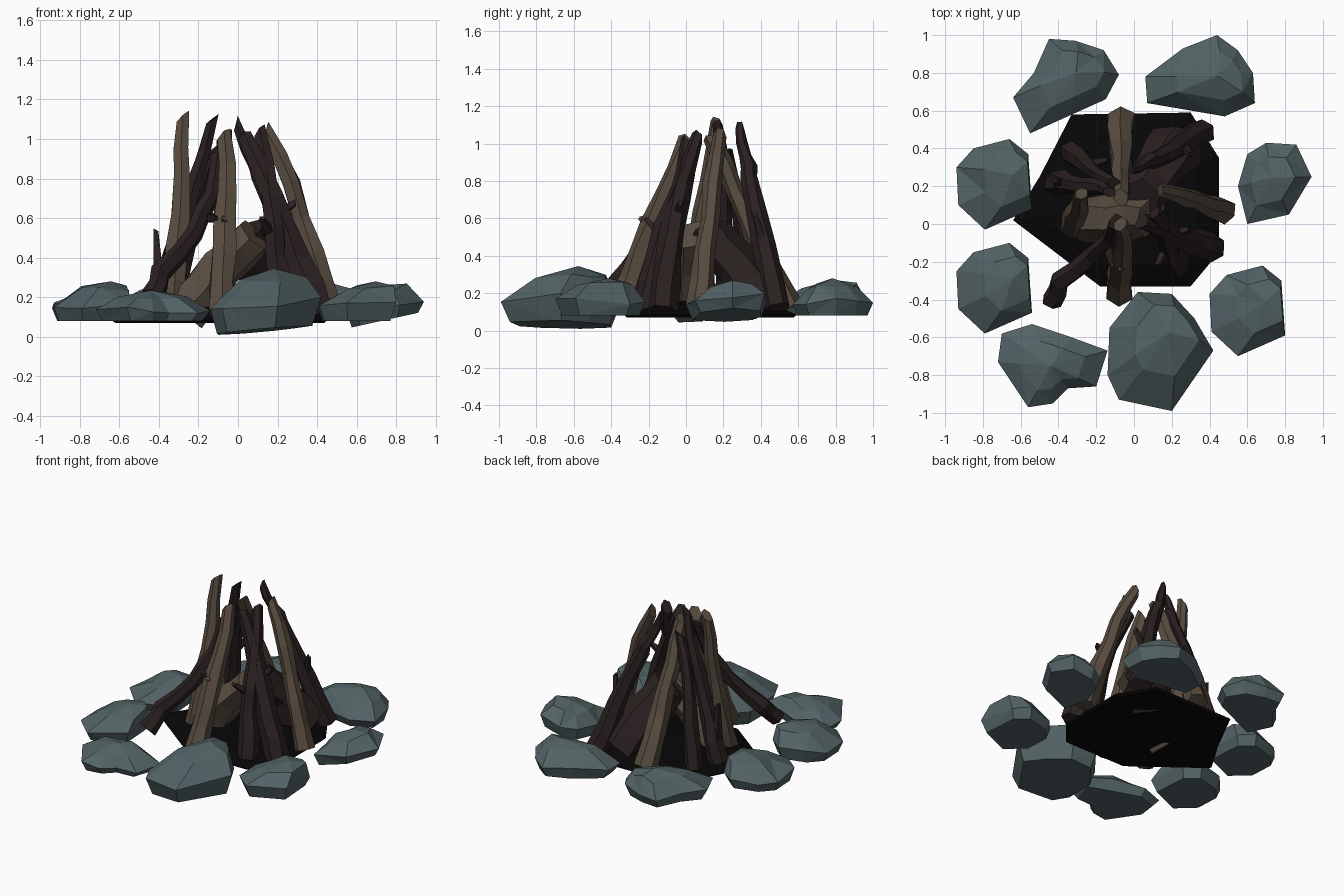
import bpy, bmesh, math, random
from mathutils import Vector

if "Cube" in bpy.data.objects:
    bpy.data.objects.remove(bpy.data.objects["Cube"])

random.seed(4)


def material(name, rgb):
    m = bpy.data.materials.new(name)
    m.diffuse_color = (*rgb, 1)
    m.use_nodes = True
    m.node_tree.nodes["Principled BSDF"].inputs["Base Color"].default_value = m.diffuse_color
    return m


STONE = material("grey stone", (0.085, 0.123, 0.130))
CHAR = material("charred wood", (0.024, 0.0145, 0.0150))
BARK = material("brown wood", (0.098, 0.073, 0.052))
ASH = material("black ash", (0.002, 0.002, 0.002))


def finish(bm, name, mat):
    bmesh.ops.recalc_face_normals(bm, faces=bm.faces)
    me = bpy.data.meshes.new(name)
    bm.to_mesh(me)
    bm.free()
    me.materials.append(mat)
    ob = bpy.data.objects.new(name, me)
    bpy.context.collection.objects.link(ob)
    return ob


def loft(bm, rings):
    """Skin equal-length rings of points and cap the first one."""
    vs = [[bm.verts.new(p) for p in r] for r in rings]
    n = len(vs[0])
    for a, b in zip(vs, vs[1:]):
        for i in range(n):
            j = (i + 1) % n
            bm.faces.new((a[i], a[j], b[j], b[i]))
    bm.faces.new(vs[0][::-1])
    return vs


def mound(name, outline, levels, peak, mat, slope=(0, 0), shift=(0, 0), jitter=0.0):
    """Faceted lump: levels are (scale, z); the top ring closes onto a peak."""
    cx = sum(p[0] for p in outline) / len(outline)
    cy = sum(p[1] for p in outline) / len(outline)
    bm = bmesh.new()
    rings = []
    for k, (s, z) in enumerate(levels):
        ring = []
        for x, y in outline:
            dx, dy = (x - cx) * s, (y - cy) * s
            f = k / len(levels)
            dz = dx * slope[0] + dy * slope[1]
            if k:
                dz += random.uniform(-jitter, jitter)
            ring.append((cx + dx + shift[0] * f, cy + dy + shift[1] * f, z + dz)
                        if s < 1 else (x, y, z + dz))
        rings.append(ring)
    top = loft(bm, rings)[-1]
    c = bm.verts.new((cx + shift[0], cy + shift[1], peak))
    for i in range(len(top)):
        bm.faces.new((top[i], top[(i + 1) % len(top)], c))
    bmesh.ops.triangulate(bm, faces=[f for f in bm.faces if len(f.verts) == 4])
    return finish(bm, name, mat)


def stone(name, outline, lo, hi, slope=(0, 0), shift=(0, 0)):
    h = hi - lo
    mound(name, outline, [(0.86, lo), (1.0, lo + 0.38 * h), (0.6, lo + 0.82 * h)],
          hi, STONE, slope, shift, 0.02)


def tube(bm, pts, r0, r1, sides, slant):
    pts = [Vector(p) for p in pts]
    rings = []
    for k, p in enumerate(pts):
        t = (pts[min(k + 1, len(pts) - 1)] - pts[max(k - 1, 0)]).normalized()
        ref = Vector((1, 0, 0)) if abs(t.x) < 0.85 else Vector((0, 1, 0))
        u = (ref - t * ref.dot(t)).normalized()
        v = t.cross(u)
        r = r0 + (r1 - r0) * k / (len(pts) - 1)
        ring = []
        for i in range(sides):
            a = math.tau * (i + 0.5) / sides
            q = r * random.uniform(0.85, 1.15)
            cut = slant * math.cos(a + r0 * 90) if k == len(pts) - 1 else 0
            ring.append(p + (u * math.cos(a) + v * math.sin(a)) * q + t * cut)
        rings.append(ring)
    bm.faces.new(loft(bm, rings)[-1])


def log(name, pts, r0, r1, mat, twigs=(), sides=6, slant=0.035):
    """Bent tapering log with broken end; twigs are (root, tip) stubs."""
    bm = bmesh.new()
    # extra bends between the given points for a gnarled look
    path = [Vector(pts[0])]
    for a, b in zip(pts, pts[1:]):
        a, b = Vector(a), Vector(b)
        w = Vector((random.uniform(-1, 1), random.uniform(-1, 1), 0)) * 0.01
        path += [(a + b) / 2 + w, b]
    tube(bm, path, r0, r1, sides, slant)
    for root, tip in twigs:
        tube(bm, [root, tip], 0.034, 0.016, 4, 0.01)
    finish(bm, name, mat)


# Ring of stones
small = [(-0.94, 0.30), (-0.85, 0.40), (-0.66, 0.45), (-0.56, 0.37),
         (-0.54, 0.08), (-0.79, -0.03), (-0.93, 0.10)]
for name, ox, oy in (("stone_left_back", 0, 0), ("stone_left_front", 0, -0.55),
                     ("stone_right_front", 1.34, -0.67)):
    stone(name, [(x + ox, y + oy) for x, y in small], 0.08, 0.28, shift=(0.11, 0.02))
stone("stone_back_left", [(-0.64, 0.67), (-0.53, 0.80), (-0.45, 0.98), (-0.31, 0.97),
      (-0.16, 0.92), (-0.08, 0.79), (-0.15, 0.66), (-0.35, 0.57), (-0.55, 0.48)],
      0.08, 0.27, shift=(0.05, 0.04))
stone("stone_back_right", [(0.06, 0.78), (0.26, 0.93), (0.44, 1.0), (0.55, 0.92),
      (0.63, 0.80), (0.64, 0.64), (0.48, 0.57), (0.07, 0.64)],
      0.08, 0.28, shift=(0.05, 0.0))
stone("stone_right_back", [(0.55, 0.20), (0.60, 0.37), (0.70, 0.43), (0.86, 0.42),
      (0.94, 0.25), (0.82, 0.05), (0.60, 0.0)], 0.08, 0.26, slope=(0.22, 0))
stone("stone_front_left", [(-0.72, -0.73), (-0.70, -0.58), (-0.54, -0.53),
      (-0.33, -0.60), (-0.14, -0.67), (-0.20, -0.86), (-0.35, -0.87),
      (-0.43, -0.95), (-0.56, -0.97)], 0.08, 0.235)
stone("stone_front", [(-0.14, -0.80), (-0.13, -0.55), (0.02, -0.36), (0.20, -0.37),
      (0.32, -0.50), (0.42, -0.67), (0.20, -0.99), (-0.08, -0.93)],
      0.03, 0.345, slope=(0.09, -0.03), shift=(0.08, 0.07))

# Ash bed
mound("ash_bed", [(-0.33, 0.58), (0.30, 0.59), (0.45, 0.35), (0.45, -0.15), (0.30, -0.33),
      (-0.18, -0.33), (-0.64, 0.02), (-0.50, 0.25)],
      [(0.97, 0.07), (1.0, 0.085), (0.75, 0.14)], 0.17, ASH)

# Thick inner logs
log("inner_log_brown", [(-0.27, 0.03, 0.12), (-0.08, 0.03, 0.35), (0.08, 0.04, 0.52)],
    0.12, 0.105, BARK)
log("inner_log_charred", [(0.23, 0.41, 0.13), (0.13, 0.28, 0.33), (0.04, 0.13, 0.52)],
    0.145, 0.12, CHAR)

# Brown leaning logs
log("brown_log_left", [(-0.33, -0.01, 0.10), (-0.31, 0.06, 0.45), (-0.285, 0.12, 0.8),
    (-0.28, 0.16, 1.11)], 0.072, 0.032, BARK)
log("brown_log_right", [(0.48, 0.07, 0.12), (0.38, 0.10, 0.42), (0.27, 0.14, 0.78),
    (0.14, 0.18, 1.04)], 0.07, 0.035, BARK)
log("brown_log_front", [(-0.08, -0.36, 0.12), (-0.07, -0.24, 0.42), (-0.06, -0.12, 0.72),
    (-0.07, 0.0, 1.01)], 0.075, 0.042, BARK,
    [((-0.07, -0.18, 0.56), (-0.07, -0.245, 0.60))])
log("brown_log_back", [(-0.07, 0.55, 0.12), (-0.07, 0.40, 0.42), (-0.07, 0.26, 0.75),
    (-0.07, 0.14, 1.02)], 0.075, 0.04, BARK)

# Charred leaning logs
log("charred_log_back_right", [(0.36, 0.49, 0.12), (0.25, 0.42, 0.45), (0.11, 0.34, 0.82),
    (0.05, 0.32, 0.93), (-0.01, 0.29, 1.08)], 0.07, 0.024, CHAR,
    [((0.25, 0.42, 0.45), (0.30, 0.37, 0.62))])
log("charred_log_right", [(0.41, -0.13, 0.11), (0.30, -0.09, 0.38), (0.18, -0.04, 0.7),
    (0.04, 0.01, 1.0)], 0.085, 0.045, CHAR,
    [((0.21, -0.05, 0.62), (0.29, -0.03, 0.68))])
log("charred_log_front_right", [(0.23, -0.22, 0.10), (0.19, -0.15, 0.40), (0.16, -0.06, 0.7),
    (0.11, 0.06, 1.03)], 0.075, 0.037, CHAR,
    [((0.17, -0.13, 0.52), (0.12, -0.22, 0.60))])
log("charred_log_front_left", [(-0.43, -0.41, 0.20), (-0.39, -0.30, 0.32), (-0.22, -0.17, 0.52),
    (-0.13, -0.08, 0.72), (-0.10, 0.01, 0.95)], 0.06, 0.035, CHAR,
    [((-0.15, -0.1, 0.6), (-0.11, -0.23, 0.60))])
log("charred_log_left", [(-0.42, 0.22, 0.12), (-0.33, 0.21, 0.42), (-0.22, 0.20, 0.78),
    (-0.13, 0.17, 1.1)], 0.07, 0.028, CHAR,
    [((-0.40, 0.22, 0.28), (-0.415, 0.23, 0.54))])
log("charred_log_back_left", [(-0.33, 0.38, 0.11), (-0.27, 0.34, 0.4), (-0.2, 0.27, 0.7),
    (-0.11, 0.22, 0.95)], 0.065, 0.03, CHAR,
    [((-0.24, 0.31, 0.55), (-0.14, 0.34, 0.66))])
